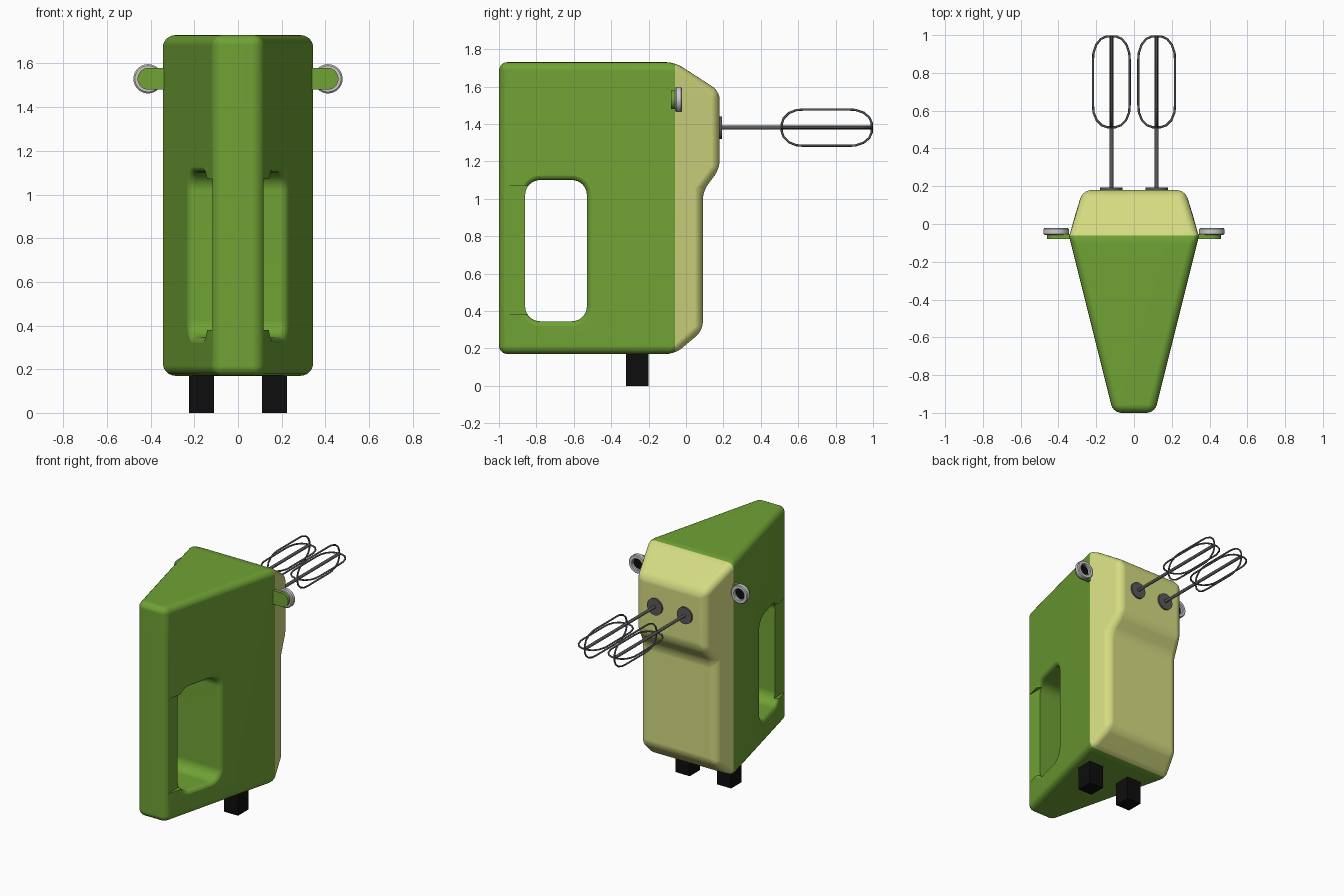
import bpy, bmesh
from math import sin, cos, pi, radians
from mathutils import Vector, Matrix

if "Cube" in bpy.data.objects:
    bpy.data.objects.remove(bpy.data.objects["Cube"])

SEAM = -0.06


def material(name, rgb):
    m = bpy.data.materials.new(name)
    m.diffuse_color = (*rgb, 1)
    m.use_nodes = True
    m.node_tree.nodes["Principled BSDF"].inputs["Base Color"].default_value = m.diffuse_color
    return m


GREEN = material("green", (0.16, 0.36, 0.035))
CREAM = material("cream", (0.66, 0.71, 0.22))
BLACK = material("black", (0.004, 0.004, 0.004))
STEEL = material("dark_steel", (0.10, 0.10, 0.10))


def finish(name, bm, mat=None):
    bmesh.ops.recalc_face_normals(bm, faces=bm.faces)
    me = bpy.data.meshes.new(name)
    bm.to_mesh(me)
    bm.free()
    ob = bpy.data.objects.new(name, me)
    bpy.context.collection.objects.link(ob)
    if mat:
        me.materials.append(mat)
    return ob


def smooth(ob, angle=35):
    ob.data.shade_smooth()
    ob.data.set_sharp_from_angle(angle=radians(angle))
    ob.modifiers.new("weighted", 'WEIGHTED_NORMAL').keep_sharp = True


def box(name, lo, hi, mat=None):
    bm = bmesh.new()
    lo, hi = Vector(lo), Vector(hi)
    size = hi - lo
    bmesh.ops.create_cube(bm, size=1, matrix=Matrix.Translation((lo + hi) / 2)
                          @ Matrix.Diagonal((*size, 1)))
    return finish(name, bm, mat)


def lathe_y(name, centre, profile, mat=None, n=40):
    """Closed (radius, y) profile spun about the y axis."""
    bm = bmesh.new()
    rings = []
    for r, y in profile:
        rings.append([bm.verts.new((centre[0] + r * cos(2 * pi * i / n), y,
                                    centre[1] + r * sin(2 * pi * i / n))) for i in range(n)])
    for a, b in zip(rings, rings[1:]):
        for i in range(n):
            bm.faces.new((a[i], a[(i + 1) % n], b[(i + 1) % n], b[i]))
    bm.faces.new(rings[0])
    bm.faces.new(rings[-1])
    ob = finish(name, bm, mat)
    smooth(ob)
    return ob


def half_width(y):
    if y <= SEAM:
        return 0.11 + (y + 1) * 0.25
    return 0.345 - (y - SEAM) * 0.31


# Housing: side profile widened by depth, edges rounded, kept on one side of the seam
PROFILE = [(-1, 0.17), (-1, 1.73), (SEAM, 1.73), (0.18, 1.575), (0.18, 1.16),
           (0.09, 1.04), (0.09, 0.295), (SEAM, 0.17)]


def housing(name, mat, keep_front):
    bm = bmesh.new()
    L, R = [[bm.verts.new((s * half_width(y), y, z)) for y, z in PROFILE] for s in (-1, 1)]
    n = len(PROFILE)
    for i in range(n):
        j = (i + 1) % n
        bm.faces.new((L[i], L[j], R[j], R[i]))
    for side in (L, R):
        bm.faces.new([side[i] for i in (0, 1, 2, 7)])
        bm.faces.new(side[2:])
    bmesh.ops.recalc_face_normals(bm, faces=bm.faces)
    seams = {bm.edges.get((s[2], s[7])) for s in (L, R)}
    bmesh.ops.bevel(bm, geom=[e for e in bm.edges if e not in seams], offset=0.045,
                    segments=5, profile=0.5, affect='EDGES', clamp_overlap=True)
    bmesh.ops.bisect_plane(bm, geom=bm.verts[:] + bm.edges[:] + bm.faces[:], dist=1e-5,
                           plane_co=(0, SEAM, 0), plane_no=(0, 1, 0),
                           clear_outer=keep_front, clear_inner=not keep_front)
    bmesh.ops.holes_fill(bm, edges=bm.edges[:], sides=0)
    return finish(name, bm, mat)


body = housing("body", GREEN, True)
nose = housing("nose_cover", CREAM, False)
smooth(nose)


# Handle opening: rounded window flared at both mouths
def window(d):
    r = 0.08 + d
    pts = []
    for k, (y, z) in enumerate([(-0.61, 1.02), (-0.78, 1.02), (-0.78, 0.425), (-0.61, 0.425)]):
        for i in range(9):
            a = pi / 2 * (k + i / 8)
            pts.append((y + r * cos(a), z + r * sin(a)))
    return pts


def window_cutter(r=0.03):
    steps = [(r * 1.3, -0.006)]
    for deg in (15, 30, 45, 60, 75, 90):
        t = radians(deg)
        steps.append((r * (1 - sin(t)), r * (1 - cos(t))))
    bm = bmesh.new()
    rings = [(-1, d, h) for d, h in steps] + [(1, d, h) for d, h in reversed(steps)]
    rings = [[bm.verts.new((s * (half_width(y) - h), y, z)) for y, z in window(d)]
             for s, d, h in rings]
    n = len(rings[0])
    for a, b in zip(rings, rings[1:]):
        for i in range(n):
            bm.faces.new((a[i], a[(i + 1) % n], b[(i + 1) % n], b[i]))
    bm.faces.new(rings[0])
    bm.faces.new(rings[-1])
    return finish("window_cutter", bm)


# Cutters: the window plus a shallow flat on each side of the grip
cutters = [window_cutter()]
for s in (-1, 1):
    xs = sorted((s * 0.116, s * 0.3))
    cutters.append(box("grip_cutter", (xs[0], -0.97, 0.38), (xs[1], -0.78, 1.07)))
bpy.context.view_layer.objects.active = body
for c in cutters:
    c.hide_render = True
    m = body.modifiers.new("cut", 'BOOLEAN')
    m.operation, m.solver, m.object = 'DIFFERENCE', 'EXACT', c
    bpy.ops.object.modifier_apply(modifier=m.name)
for c in cutters:
    bpy.data.objects.remove(c)
smooth(body)


# Beater wire loop, lying in the plane of the given sideways axis
HALF_LOOP = [(0.025, 0.993), (0.055, 0.98), (0.08, 0.95), (0.095, 0.905), (0.097, 0.87),
             (0.097, 0.63), (0.094, 0.59), (0.078, 0.55), (0.05, 0.522), (0.02, 0.512)]


def wire_loop(name, x, axis):
    cu = bpy.data.curves.new(name, 'CURVE')
    cu.dimensions = '3D'
    cu.bevel_depth, cu.bevel_resolution = 0.006, 2
    sp = cu.splines.new('POLY')
    pts = HALF_LOOP + [(-w, y) for w, y in reversed(HALF_LOOP)]
    sp.points.add(len(pts) - 1)
    for p, (w, y) in zip(sp.points, pts):
        p.co = (*(Vector((x, y, 1.38)) + Vector(axis) * w), 1)
    sp.use_cyclic_u = True
    cu.materials.append(STEEL)
    bpy.context.collection.objects.link(bpy.data.objects.new(name, cu))


for s, side in ((-1, "left"), (1, "right")):
    # Feet
    box(f"{side}_foot", (s * 0.167 - 0.057, -0.32, 0), (s * 0.167 + 0.057, -0.2, 0.2), BLACK)

    # Beaters with socket collars
    x = s * 0.12
    lathe_y(f"{side}_collar", (x, 1.38), [(0.06, 0.16), (0.06, 0.192)], STEEL)
    lathe_y(f"{side}_shaft", (x, 1.38), [(0.011, 0.17), (0.011, 0.997)], STEEL, 16)
    wire_loop(f"{side}_flat_wire", x, (1, 0, 0))
    wire_loop(f"{side}_upright_wire", x, (0, 0, 1))

    # Side tab with round end
    bm = bmesh.new()
    outline = [(0.30, 1.58), (0.30, 1.48)]
    outline += [(0.41 + 0.05 * cos(a), 1.53 + 0.05 * sin(a))
                for a in (-pi / 2 + pi * i / 16 for i in range(17))]
    face = bm.faces.new([bm.verts.new((s * px, -0.08, pz)) for px, pz in outline])
    ext = bmesh.ops.extrude_face_region(bm, geom=[face])["geom"]
    bmesh.ops.translate(bm, vec=(0, 0.026, 0),
                        verts=[v for v in ext if isinstance(v, bmesh.types.BMVert)])
    smooth(finish(f"{side}_tab", bm, GREEN))

    # Grey ring on the tab with a dark recessed centre
    lathe_y(f"{side}_ring", (s * 0.412, 1.53),
            [(0.06, -0.058), (0.067, -0.052), (0.067, -0.027), (0.062, -0.021),
             (0.043, -0.021), (0.038, -0.027), (0.038, -0.045)])
    lathe_y(f"{side}_ring_centre", (s * 0.412, 1.53), [(0.0375, -0.05), (0.0375, -0.04)], BLACK)
